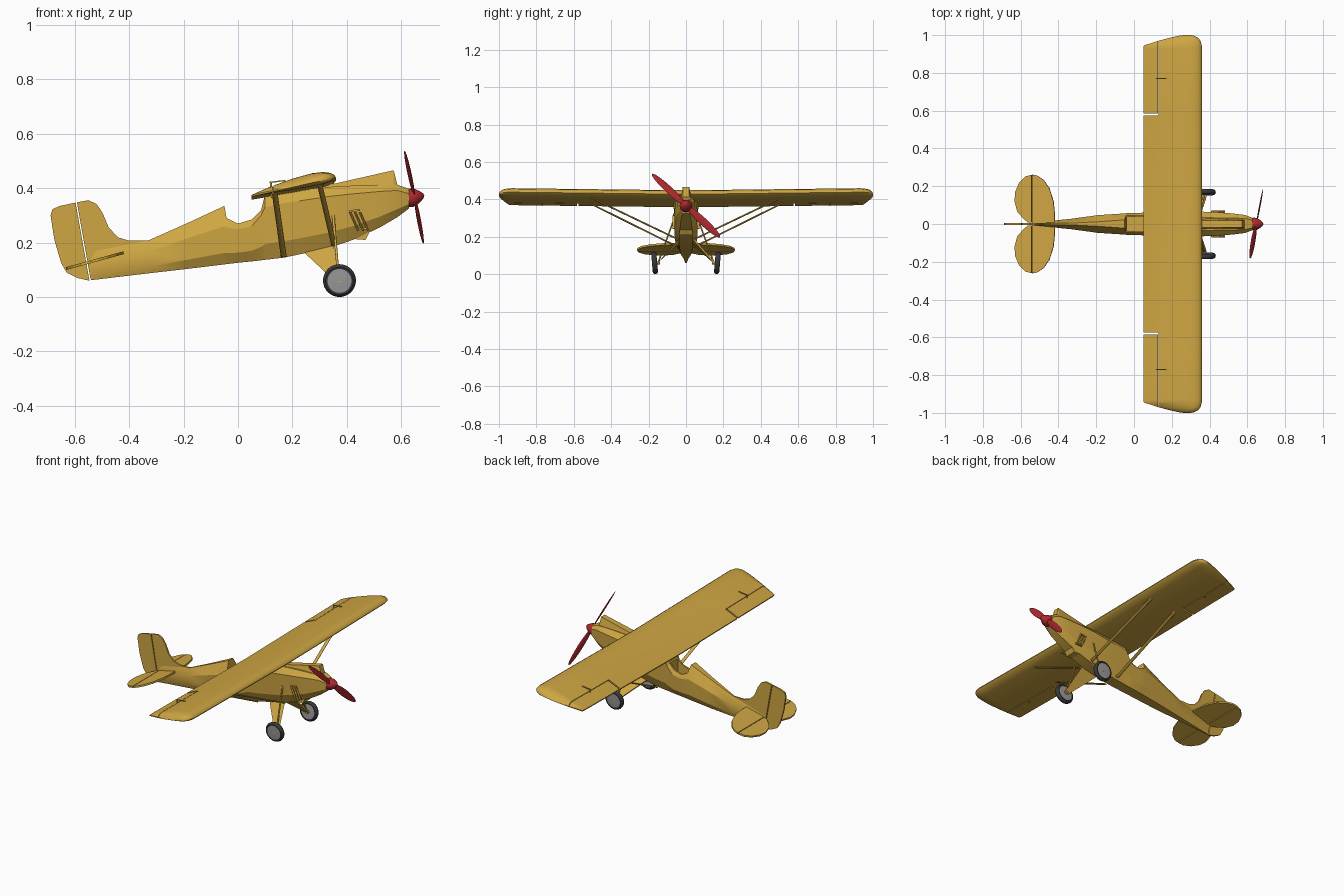
import bpy, bmesh, math
from mathutils import Vector, Matrix

if "Cube" in bpy.data.objects:
    bpy.data.objects.remove(bpy.data.objects["Cube"])


def material(name, rgb):
    m = bpy.data.materials.new(name)
    m.use_nodes = True
    m.diffuse_color = (*rgb, 1)
    m.node_tree.nodes["Principled BSDF"].inputs["Base Color"].default_value = (*rgb, 1)
    return m


YELLOW = material("warm yellow", (0.62, 0.38, 0.055))
RED = material("dark red", (0.42, 0.022, 0.028))
RUBBER = material("black rubber", (0.04, 0.04, 0.04))
GREY = material("hub grey", (0.33, 0.33, 0.33))


def finish(name, bm, mat):
    bmesh.ops.recalc_face_normals(bm, faces=bm.faces[:])
    mesh = bpy.data.meshes.new(name)
    bm.to_mesh(mesh)
    bm.free()
    mesh.materials.append(mat)
    ob = bpy.data.objects.new(name, mesh)
    bpy.context.collection.objects.link(ob)
    return ob


def smooth(ob, angle=30):
    bpy.ops.object.select_all(action='DESELECT')
    ob.select_set(True)
    bpy.context.view_layer.objects.active = ob
    bpy.ops.object.shade_smooth_by_angle(angle=math.radians(angle))


def loft(name, rings, mat=YELLOW):
    bm = bmesh.new()
    vs = [[bm.verts.new(p) for p in ring] for ring in rings]
    n = len(rings[0])
    for a, b in zip(vs, vs[1:]):
        for i in range(n):
            bm.faces.new((a[i], a[(i + 1) % n], b[(i + 1) % n], b[i]))
    bm.faces.new(vs[0])
    bm.faces.new(vs[-1])
    return finish(name, bm, mat)


def plate(name, pts, offset):
    o = Vector(offset)
    return loft(name, [[Vector(p) - o for p in pts], [Vector(p) + o for p in pts]])


def rod(name, a, b, chord=0.008, thick=0.008, mat=YELLOW):
    a, b = Vector(a), Vector(b)
    z = (b - a).normalized()
    x = Vector((1, 0, 0))
    x = (x - z * x.dot(z)).normalized()
    rot = Matrix((x, z.cross(x), z)).transposed().to_4x4()
    bm = bmesh.new()
    bmesh.ops.create_cone(bm, cap_ends=True, segments=10, radius1=1, radius2=1, depth=(b - a).length)
    bm.transform(Matrix.Translation((a + b) / 2) @ rot @ Matrix.Diagonal((chord / 2, thick / 2, 1, 1)))
    ob = finish(name, bm, mat)
    smooth(ob, 50)
    return ob


def cut_boxes(ob, boxes):
    for lo, hi in boxes:
        bm = bmesh.new()
        bmesh.ops.create_cube(bm, size=1)
        lo, hi = Vector(lo), Vector(hi)
        bm.transform(Matrix.Translation((lo + hi) / 2) @ Matrix.Diagonal((*(hi - lo), 1)))
        cutter = finish("cutter", bm, YELLOW)
        cutter.hide_render = True
        mod = ob.modifiers.new("cut", 'BOOLEAN')
        mod.operation, mod.solver, mod.object = 'DIFFERENCE', 'EXACT', cutter
        bpy.context.view_layer.objects.active = ob
        bpy.ops.object.modifier_apply(modifier=mod.name)
        bpy.data.objects.remove(cutter)


# Fuselage: x, bottom, shoulder, top, half width, top half width
sections = [
    (-0.54, 0.062, 0.13, 0.17, 0.006, 0.003), (-0.33, 0.087, 0.165, 0.208, 0.028, 0.005),
    (-0.19, 0.103, 0.215, 0.27, 0.047, 0.012), (-0.05, 0.12, 0.26, 0.335, 0.056, 0.022),
    (-0.042, 0.121, 0.255, 0.29, 0.057, 0.045), (0.0, 0.126, 0.25, 0.27, 0.058, 0.046),
    (0.05, 0.131, 0.26, 0.285, 0.06, 0.046), (0.085, 0.135, 0.3, 0.32, 0.061, 0.045),
    (0.1, 0.137, 0.33, 0.38, 0.062, 0.04), (0.17, 0.145, 0.345, 0.395, 0.064, 0.036),
    (0.335, 0.18, 0.37, 0.405, 0.066, 0.034), (0.43, 0.213, 0.38, 0.41, 0.063, 0.033),
    (0.52, 0.255, 0.388, 0.413, 0.056, 0.031), (0.585, 0.293, 0.392, 0.413, 0.048, 0.03),
    (0.628, 0.325, 0.38, 0.398, 0.033, 0.02)]
rings = []
for x, zb, zs, zt, w, wt in sections:
    zl = zb + (zs - zb) * 0.3
    half = [(w * 0.55, zb), (w * 0.95, zl), (w, zs), (wt, zt)]
    rings.append([(x, y, z) for y, z in half] + [(x, -y, z) for y, z in reversed(half)])
body = loft("fuselage", rings)
cut_boxes(body, [((-0.036, -0.036, 0.19), (0.082, 0.036, 0.45))])
smooth(body, 22)

# Raised engine fairing on the nose and the chin intake
loft("nose_fairing", [[(x, -w, zb), (x, w, zb), (x, w * 0.62, zt), (x, -w * 0.62, zt)]
                      for x, w, zb, zt in ((0.3, 0.032, 0.39, 0.405), (0.36, 0.032, 0.395, 0.418),
                                           (0.572, 0.028, 0.4, 0.466), (0.584, 0.028, 0.405, 0.42))])
loft("chin_intake", [[(x, -0.034, zb), (x, 0.034, zb), (x, 0.034, 0.28), (x, -0.034, 0.28)]
                     for x, zb in ((0.4, 0.215), (0.468, 0.21), (0.482, 0.235))])

# Wing with dihedral, rounded tips and separate ailerons
profile = [(0, 0.003), (0.12, 0.012), (0.25, 0.02), (0.5, 0.031), (0.72, 0.035), (0.85, 0.031),
           (0.94, 0.021), (0.985, 0.01), (1, 0), (0.97, -0.009), (0.85, -0.014), (0.5, -0.01), (0, -0.003)]
half = [(0.0, 0.05, 0.36, 1), (0.57, 0.05, 0.36, 1), (0.93, 0.05, 0.36, 1), (0.945, 0.052, 0.359, 0.96),
        (0.97, 0.13, 0.352, 0.82), (0.985, 0.185, 0.34, 0.62), (0.996, 0.235, 0.32, 0.36),
        (1.0, 0.262, 0.3, 0.1)]
stations = [(-y, a, b, t) for y, a, b, t in reversed(half[1:])] + half
rings = []
for y, te, le, t in stations:
    ring = []
    for f, h in profile:
        x = te + (le - te) * f
        ring.append((x, y, 0.361 + (x - 0.05) * 0.215 + 0.012 * abs(y) + h * t))
    rings.append(ring)
wing = loft("wing", rings)
boxes = []
for s in (-1, 1):
    slot, hinge, tip = sorted((s * 0.574, s * 0.584)), sorted((s * 0.575, s * 0.966)), 0.13
    boxes.append(((0.03, slot[0], 0.3), (tip, slot[1], 0.5)))
    boxes.append(((tip - 0.003, hinge[0], 0.3), (tip, hinge[1], 0.5)))
cut_boxes(wing, boxes)
smooth(wing, 35)

# Fin and rudder
fin = [(-0.33, 0.19), (-0.33, 0.207), (-0.4, 0.207), (-0.44, 0.219), (-0.475, 0.255), (-0.498, 0.31),
       (-0.52, 0.342), (-0.55, 0.356), (-0.592, 0.348), (-0.542, 0.065)]
rudder = [(-0.597, 0.347), (-0.655, 0.335), (-0.682, 0.323), (-0.689, 0.3), (-0.675, 0.21),
          (-0.65, 0.125), (-0.63, 0.09), (-0.59, 0.07), (-0.546, 0.06)]
for name, outline in (("fin", fin), ("rudder", rudder)):
    plate(name, [(x, 0, z) for x, z in outline], (0, 0.005, 0))

# Tailplane halves and elevators, tilted nose up
stabilizer = [(-0.42, 0), (-0.42, 0.06), (-0.426, 0.12), (-0.448, 0.19), (-0.48, 0.235),
              (-0.512, 0.256), (-0.538, 0.261), (-0.538, 0)]
elevator = [(-0.542, 0.26), (-0.575, 0.252), (-0.607, 0.22), (-0.628, 0.17), (-0.632, 0.12),
            (-0.617, 0.065), (-0.585, 0.028), (-0.56, 0.008), (-0.542, 0.008)]


def tail_height(x):
    return 0.13 + (x + 0.54) * 0.275


for s, side in ((1, "left"), (-1, "right")):
    for name, outline in (("stabilizer", stabilizer), ("elevator", elevator)):
        plate(f"{side}_{name}", [(x, s * y, tail_height(x)) for x, y in outline], (-0.001, 0, 0.005))

    # Wing struts
    rod(f"{side}_rear_strut", (0.168, s * 0.052, 0.15), (0.135, s * 0.52, 0.382), 0.022, 0.009)
    rod(f"{side}_front_strut", (0.353, s * 0.05, 0.19), (0.3, s * 0.52, 0.415), 0.02, 0.009)

    # Aileron horns above and below
    rod(f"{side}_aileron_horn", (0.125, s * 0.77, 0.365), (0.12, s * 0.77, 0.425), 0.008, 0.005)
    plate(f"{side}_aileron_link", [(0.118, s * 0.77, 0.419), (0.118, s * 0.77, 0.424),
                                   (0.175, s * 0.77, 0.431), (0.175, s * 0.77, 0.426)], (0, 0.002, 0))

    # Landing gear leg, shock strut and axle
    plate(f"{side}_gear_leg", [(0.245, s * 0.035, 0.165), (0.35, s * 0.04, 0.188),
                               (0.385, s * 0.15, 0.062), (0.355, s * 0.15, 0.062)], (0, 0.003, 0.003))
    rod(f"{side}_shock_strut", (0.37, s * 0.148, 0.064), (0.35, s * 0.062, 0.3), 0.01, 0.008)
    rod(f"{side}_axle", (0.373, s * 0.14, 0.06), (0.373, s * 0.182, 0.06), 0.014, 0.014)

    # Wheel: lathed tyre with grey hub discs
    place = Matrix.Translation((0.373, s * 0.168, 0.0605)) @ Matrix.Rotation(math.radians(90 - 5 * s), 4, 'X')
    for name, outline, mat in (
            ("tyre", [(0.042, -0.012), (0.051, -0.014), (0.058, -0.009), (0.0605, 0),
                      (0.058, 0.009), (0.051, 0.014), (0.042, 0.012)], RUBBER),
            ("hub", [(0.012, -0.014), (0.044, -0.0125), (0.044, 0.0125), (0.012, 0.014)], GREY)):
        rings = [[place @ Vector((r * math.cos(k * math.tau / 32), r * math.sin(k * math.tau / 32), h))
                  for k in range(32)] for r, h in outline]
        smooth(loft(f"{side}_{name}", rings, mat), 40)

    # Exhaust frame on the cowl side
    for i, x in enumerate((0.412, 0.43, 0.448)):
        rod(f"{side}_exhaust_bar_{i}", (x, s * 0.066, 0.312), (x + 0.031, s * 0.066, 0.243), 0.008, 0.012)
    for i, (x, z) in enumerate(((0.41, 0.312), (0.44, 0.245))):
        plate(f"{side}_exhaust_rail_{i}", [(x, s * 0.064, z), (x, s * 0.064, z + 0.007),
                                           (x + 0.038, s * 0.064, z + 0.012),
                                           (x + 0.038, s * 0.064, z + 0.005)], (0, 0.006, 0))

# Spinner and two blades on the tilted thrust axis
axis = Matrix.Translation((0.648, 0, 0.367)) @ Matrix.Rotation(math.radians(-11.5), 4, 'Y')
rings = [[axis @ Vector((x, r * math.cos(k * math.tau / 24), r * math.sin(k * math.tau / 24)))
          for k in range(24)]
         for x, r in ((-0.034, 0.024), (-0.028, 0.031), (-0.01, 0.034), (0.008, 0.029),
                      (0.024, 0.018), (0.034, 0.008), (0.037, 0.002))]
smooth(loft("spinner", rings, RED), 40)
for i in range(2):
    bm = bmesh.new()
    bmesh.ops.create_uvsphere(bm, u_segments=16, v_segments=16, radius=1)
    bm.transform(axis @ Matrix.Rotation(math.radians(46.5 + 180 * i), 4, 'X')
                 @ Matrix.Translation((0, 0, 0.128)) @ Matrix.Rotation(math.radians(18), 4, 'Z')
                 @ Matrix.Diagonal((0.004, 0.021, 0.123, 1)))
    smooth(finish(f"propeller_blade_{i + 1}", bm, RED), 60)
